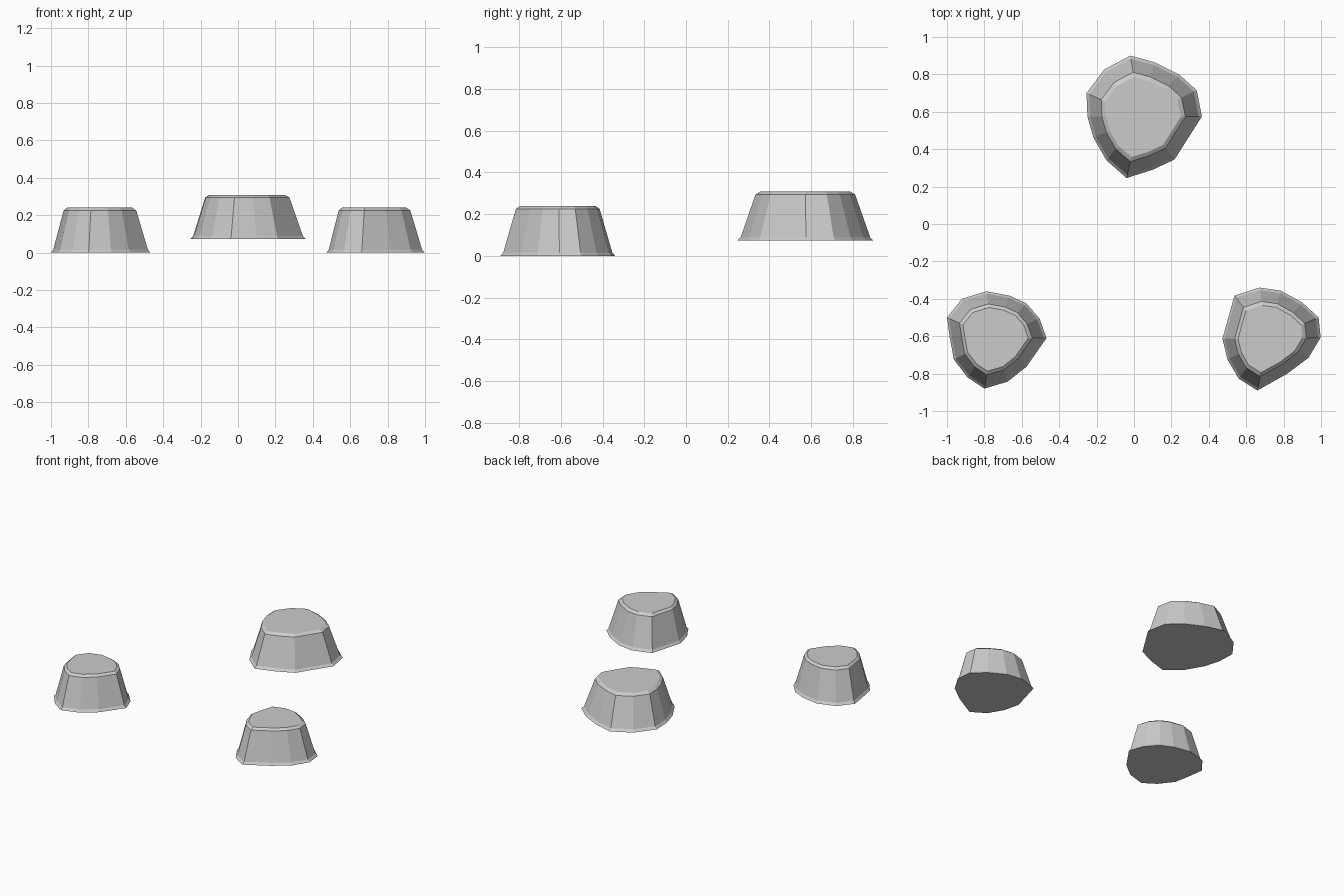
import bpy, bmesh

# Shared side profile: (scale of outline about its centre, height above base as a fraction)
PROFILE = [(1.0, 0.0), (0.95, 0.07), (0.73, 0.94), (0.655, 1.0)]


def make_stone(name, outline, centre, base, height):
    """Stack scaled copies of an outline, bridge them and cap both ends."""
    cx, cy = centre
    bm = bmesh.new()
    rings = [[bm.verts.new((cx + (x - cx) * s, cy + (y - cy) * s, base + height * h))
              for x, y in outline] for s, h in PROFILE]
    n = len(outline)
    for lower, upper in zip(rings, rings[1:]):
        for i in range(n):
            j = (i + 1) % n
            bm.faces.new((lower[i], lower[j], upper[j], upper[i]))
    bm.faces.new(rings[0])
    bm.faces.new(rings[-1])
    bmesh.ops.recalc_face_normals(bm, faces=bm.faces)
    mesh = bpy.data.meshes.new(name)
    bm.to_mesh(mesh)
    bm.free()
    bpy.context.collection.objects.link(bpy.data.objects.new(name, mesh))


# Large raised stone at the back
make_stone("back_stone", [
    (-0.02, 0.90), (0.11, 0.865), (0.24, 0.80), (0.335, 0.715), (0.363, 0.575),
    (0.217, 0.345), (0.10, 0.29), (-0.04, 0.246), (-0.147, 0.34),
    (-0.217, 0.463), (-0.249, 0.575), (-0.254, 0.70), (-0.158, 0.827)],
    (0.037, 0.57), 0.073, 0.236)

# Smaller stone at the front left
make_stone("front_left_stone", [
    (-0.79, -0.36), (-0.666, -0.383), (-0.575, -0.425), (-0.505, -0.505), (-0.468, -0.61),
    (-0.575, -0.763), (-0.676, -0.843), (-0.80, -0.88), (-0.89, -0.82),
    (-0.963, -0.725), (-0.985, -0.607), (-1.0, -0.50), (-0.92, -0.40)],
    (-0.75, -0.61), 0.0, 0.24)

# Smaller stone at the front right
make_stone("front_right_stone", [
    (0.67, -0.34), (0.784, -0.356), (0.90, -0.42), (0.987, -0.50), (0.998, -0.607),
    (0.933, -0.715), (0.82, -0.80), (0.66, -0.89), (0.56, -0.827),
    (0.50, -0.725), (0.473, -0.613), (0.537, -0.383)],
    (0.714, -0.615), 0.0, 0.24)
